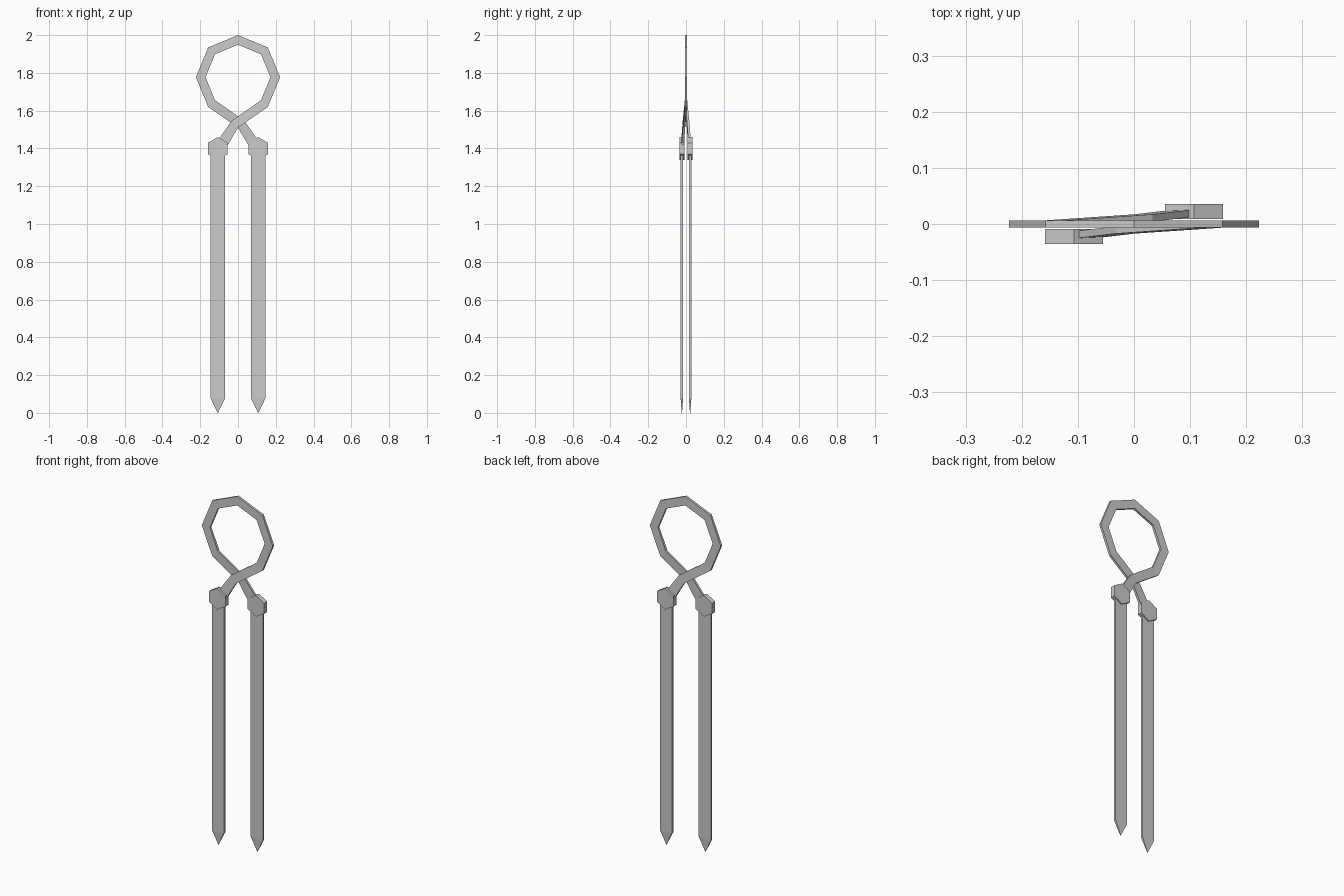
import bpy, bmesh, math

if "Cube" in bpy.data.objects:
    bpy.data.objects.remove(bpy.data.objects["Cube"])


def make_object(name, sections):
    """Loft a closed solid through equal-length cross-sections."""
    bm = bmesh.new()
    rows = [[bm.verts.new(p) for p in s] for s in sections]
    n = len(rows[0])
    for a, b in zip(rows, rows[1:]):
        for i in range(n):
            j = (i + 1) % n
            bm.faces.new((a[i], a[j], b[j], b[i]))
    bm.faces.new(rows[0])
    bm.faces.new(rows[-1])
    bmesh.ops.recalc_face_normals(bm, faces=bm.faces)
    mesh = bpy.data.meshes.new(name)
    bm.to_mesh(mesh)
    bm.free()
    obj = bpy.data.objects.new(name, mesh)
    bpy.context.collection.objects.link(obj)
    return obj


# Looped handle: half of the band path as (outer x, z, inner x, z, y),
# from below the top down the right side and across to the front left
CZ, R_OUT, R_IN, T = 1.777, 0.223, 0.172, 0.0065
half = []
for k in (1, 2, 3):
    a = math.radians(90 - 45 * k)
    half.append((R_OUT * math.cos(a), CZ + R_OUT * math.sin(a),
                 R_IN * math.cos(a), CZ + R_IN * math.sin(a), 0))
half.append((0.0, 1.51, -0.033, 1.547, -0.0107))
half.append((-0.066, 1.398, -0.1, 1.452, -0.0185))
other = [(-ox, oz, -ix, iz, -y) for ox, oz, ix, iz, y in reversed(half)]
path = other + [(0, CZ + R_OUT, 0, CZ + R_IN, 0)] + half
make_object("looped_handle", [
    [(ox, y - T, oz), (ox, y + T, oz), (ix, y + T, iz), (ix, y - T, iz)]
    for ox, oz, ix, iz, y in path])

for side, s in (("left", -1), ("right", 1)):
    cx, cy = 0.107 * s, 0.022 * s

    # Hexagonal collar joining band and leg
    make_object(side + "_collar", [
        [(cx + 0.06 * math.cos(math.radians(90 + 60 * k)), cy + d,
          1.40 + 0.06 * math.sin(math.radians(90 + 60 * k)))
         for k in range(6)] for d in (-0.0135, 0.0135)])

    # Flat leg tapering to a pointed tip
    make_object(side + "_leg", [
        [(cx - w, cy - t, z), (cx + w, cy - t, z),
         (cx + w, cy + t, z), (cx - w, cy + t, z)]
        for w, t, z in ((0.038, 0.0065, 1.40), (0.038, 0.0065, 0.077),
                        (0.001, 0.001, 0.0))])
